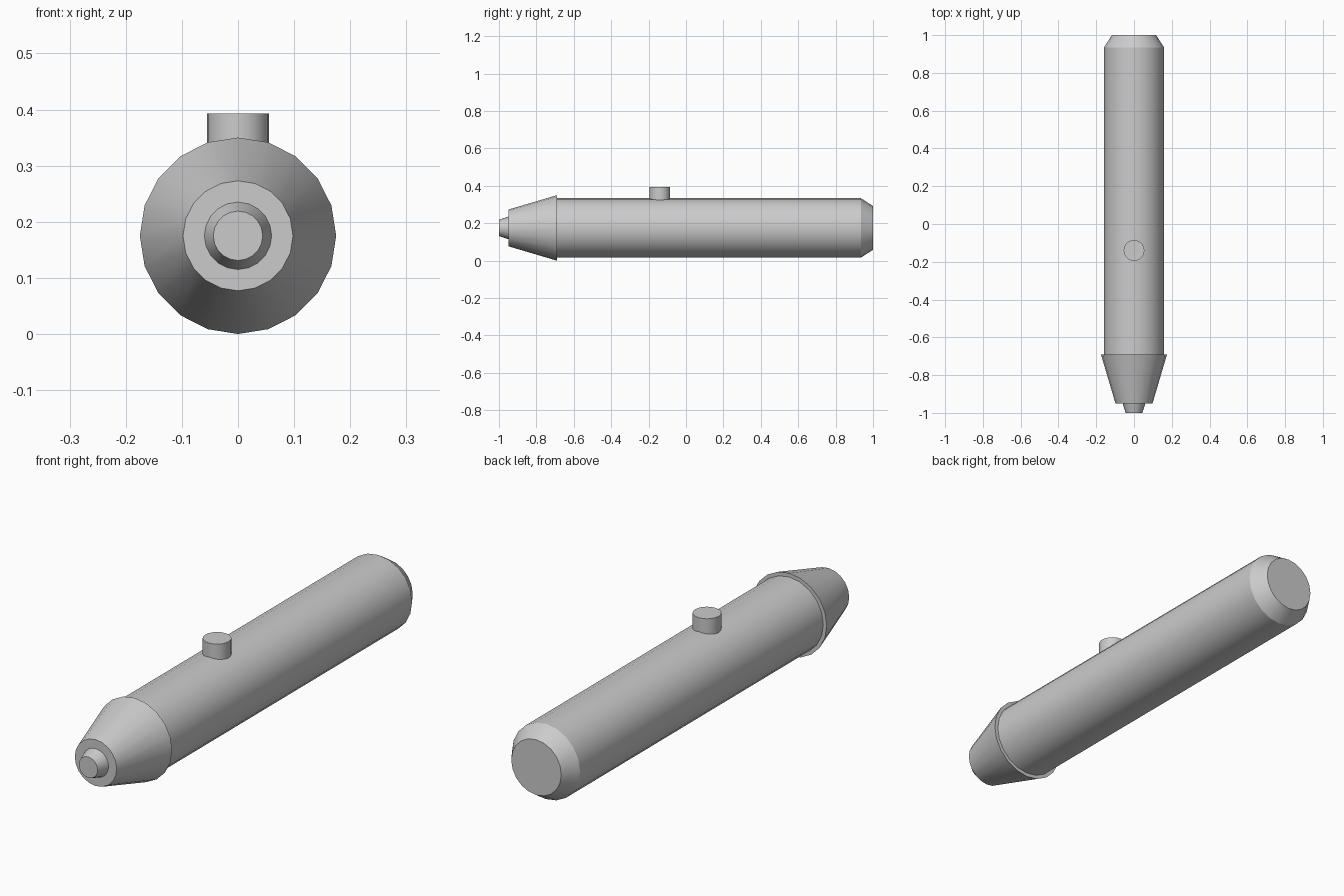
import bpy, bmesh
from math import cos, sin, tau, radians

if "Cube" in bpy.data.objects:
    bpy.data.objects.remove(bpy.data.objects["Cube"])

SIDES = 20
AXIS_Z = 0.175


def lathe(name, profile, place):
    """Closed turned solid from (position along axis, radius) pairs."""
    bm = bmesh.new()
    rings = [[bm.verts.new(place(t, r * cos(tau * i / SIDES), r * sin(tau * i / SIDES)))
              for i in range(SIDES)] for t, r in profile]
    for a, b in zip(rings, rings[1:]):
        for i in range(SIDES):
            j = (i + 1) % SIDES
            bm.faces.new((a[i], a[j], b[j], b[i]))
    bm.faces.new(rings[0])
    bm.faces.new(rings[-1])
    bmesh.ops.recalc_face_normals(bm, faces=bm.faces[:])
    mesh = bpy.data.meshes.new(name)
    bm.to_mesh(mesh)
    bm.free()
    obj = bpy.data.objects.new(name, mesh)
    bpy.context.collection.objects.link(obj)
    bpy.ops.object.select_all(action='DESELECT')
    obj.select_set(True)
    bpy.context.view_layer.objects.active = obj
    bpy.ops.object.shade_smooth_by_angle(angle=radians(30))
    return obj


def along_y(t, u, v):
    return (u, t, AXIS_Z + v)


def upright(t, u, v):
    return (u, -0.14 + v, t)


# Barrel with chamfered rear end
lathe("barrel", [(-0.69, 0.159), (0.935, 0.159), (1.0, 0.117)], along_y)
# Tapered nose, slightly wider than the barrel
lathe("nose_cone", [(-0.95, 0.098), (-0.69, 0.175)], along_y)
# Small stepped tip
lathe("tip", [(-1.0, 0.044), (-0.95, 0.06)], along_y)
# Round button on top, sunk into the barrel
lathe("button", [(0.32, 0.055), (0.393, 0.055)], upright)
